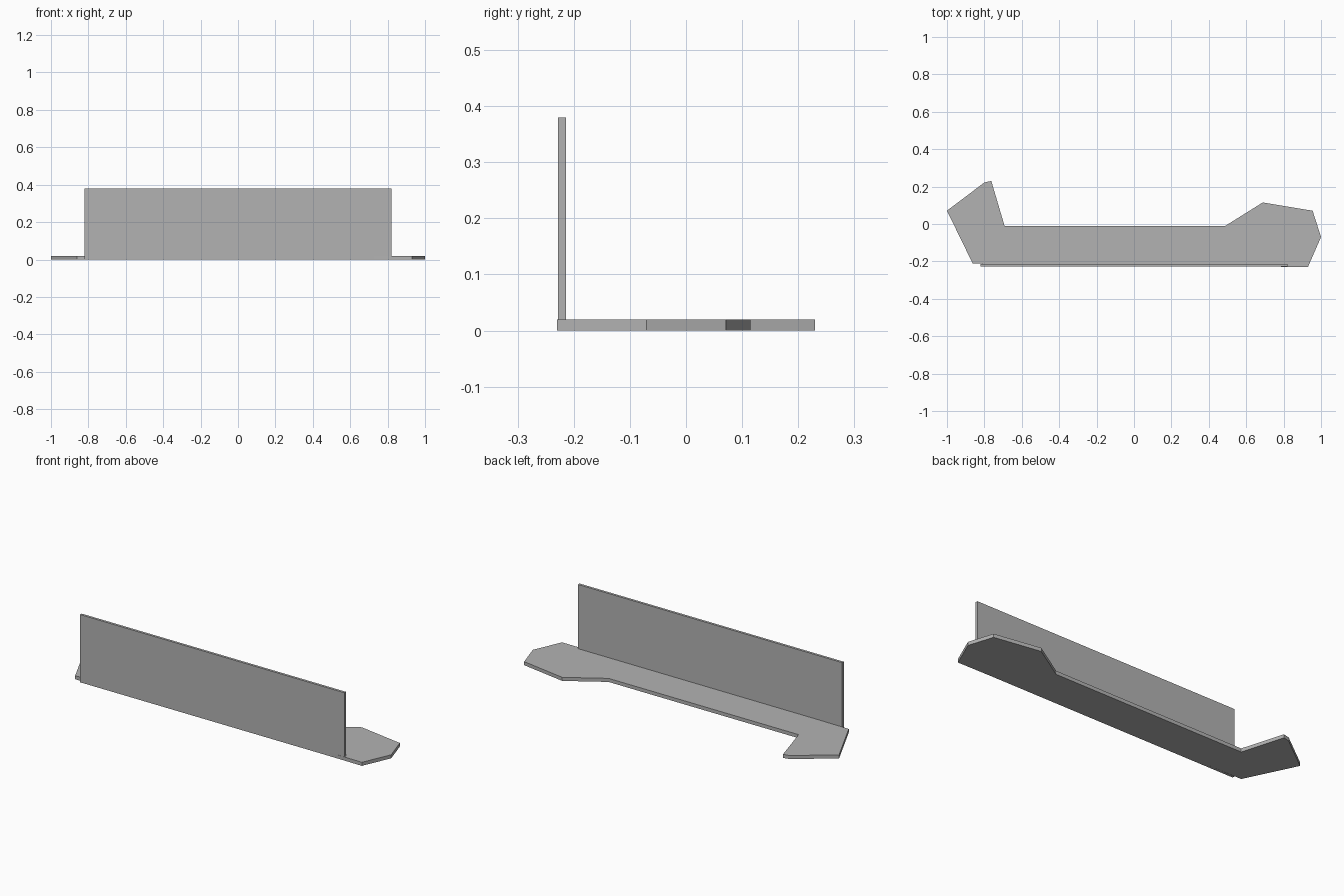
import bpy
import bmesh

cube = bpy.data.objects.get("Cube")
if cube:
    bpy.data.objects.remove(cube, do_unlink=True)

grey = bpy.data.materials.new("plain grey")
grey.use_nodes = True
colour = (0.45, 0.45, 0.45, 1)
grey.diffuse_color = colour
grey.node_tree.nodes["Principled BSDF"].inputs["Base Color"].default_value = colour


def extrude_outline(name, outline, bottom, top):
    """Raise a flat outline into a closed slab."""
    bm = bmesh.new()
    base = bm.faces.new([bm.verts.new((x, y, bottom)) for x, y in outline])
    raised = bmesh.ops.extrude_face_region(bm, geom=[base], use_keep_orig=True)
    verts = [v for v in raised["geom"] if isinstance(v, bmesh.types.BMVert)]
    bmesh.ops.translate(bm, verts=verts, vec=(0, 0, top - bottom))
    bmesh.ops.recalc_face_normals(bm, faces=bm.faces)
    mesh = bpy.data.meshes.new(name)
    bm.to_mesh(mesh)
    bm.free()
    mesh.materials.append(grey)
    obj = bpy.data.objects.new(name, mesh)
    bpy.context.collection.objects.link(obj)
    return obj


# Floor plate with a widened foot at each end
extrude_outline("base_plate", [
    (-0.862, -0.212), (0.93, -0.23), (1.0, -0.07), (0.955, 0.071),
    (0.688, 0.115), (0.488, -0.01), (-0.692, -0.01), (-0.763, 0.23),
    (-0.80, 0.222), (-1.0, 0.071)], 0, 0.02)

# Upright panel along the front edge
half, front, back = 0.82, -0.228, -0.214
extrude_outline("front_panel", [
    (-half, front), (half, front), (half, back), (-half, back)], 0, 0.38)
